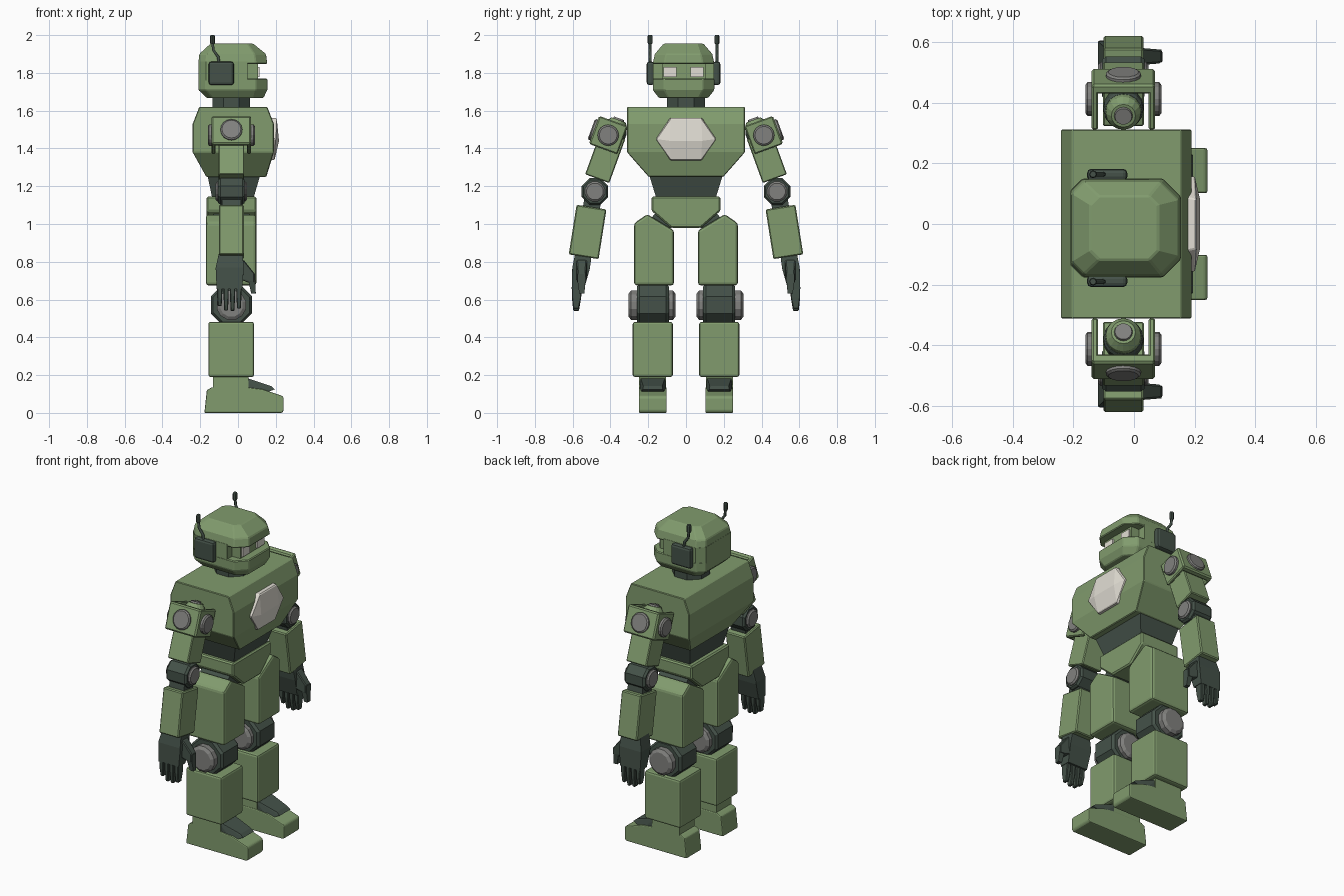
import bpy, bmesh, math
from mathutils import Vector

if "Cube" in bpy.data.objects:
    bpy.data.objects.remove(bpy.data.objects["Cube"])


def material(name, col):
    m = bpy.data.materials.new(name)
    m.diffuse_color = (*col, 1)
    m.use_nodes = True
    m.node_tree.nodes["Principled BSDF"].inputs["Base Color"].default_value = m.diffuse_color
    return m


GREEN = material("olive_green", (0.22, 0.33, 0.155))
DARK = material("dark_green_grey", (0.058, 0.083, 0.066))
GREY = material("joint_grey", (0.22, 0.22, 0.21))
LIGHT = material("light_grey", (0.76, 0.73, 0.66))


def hull(name, pts, mat, bevel=0.0, seg=1):
    """Convex solid around the points, with optional bevelled edges."""
    bm = bmesh.new()
    for p in pts:
        bm.verts.new(p)
    res = bmesh.ops.convex_hull(bm, input=bm.verts[:])
    junk = {v for v in res["geom_interior"] + res["geom_unused"] if isinstance(v, bmesh.types.BMVert)}
    bmesh.ops.delete(bm, geom=list(junk), context='VERTS')
    bmesh.ops.dissolve_limit(bm, angle_limit=0.02, verts=bm.verts[:], edges=bm.edges[:])
    bmesh.ops.recalc_face_normals(bm, faces=bm.faces[:])
    me = bpy.data.meshes.new(name)
    bm.to_mesh(me)
    bm.free()
    me.materials.append(mat)
    ob = bpy.data.objects.new(name, me)
    bpy.context.collection.objects.link(ob)
    if bevel:
        b = ob.modifiers.new("bevel", 'BEVEL')
        b.width, b.segments, b.limit_method = bevel, seg, 'ANGLE'
    return ob


def box(x0, x1, y0, y1, z0, z1):
    return [(x, y, z) for x in (x0, x1) for y in (y0, y1) for z in (z0, z1)]


def extrude_x(poly, x0, x1):
    return [(x, y, z) for y, z in poly for x in (x0, x1)]


def extrude_y(poly, y0, y1):
    return [(x, y, z) for x, z in poly for y in (y0, y1)]


def rings(c, axis, steps, n=16, turn=0.0):
    """Round stack: steps are (distance along axis, radius)."""
    c, a = Vector(c), Vector(axis).normalized()
    u = a.orthogonal().normalized()
    v = a.cross(u)
    ang = [2 * math.pi * (i + turn) / n for i in range(n)]
    return [c + a * t + (u * math.cos(k) + v * math.sin(k)) * r for t, r in steps for k in ang]


def loft(levels):
    """Rectangles stacked by height: (z, x0, x1, half width)."""
    return [(x, y, z) for z, x0, x1, h in levels for x in (x0, x1) for y in (-h, h)]


def head_ring(z, x0, x1, h, c0, c1):
    pts = [(x0, h - c0), (x0 + c0, h), (x1 - c1, h), (x1, h - c1)]
    return [(x, s * y - 0.013, z) for x, y in pts for s in (1, -1)]


# torso, chest plate, waist, pelvis
hull("torso", loft([(1.62, -.205, .155, .312), (1.53, -.24, .19, .312), (1.38, -.24, .19, .312),
                    (1.25, -.168, .15, .198)]), GREEN, .004)
hull("chest_plate", [(x, s * y, z) for s in (1, -1) for x, y, z in (
    (.205, .082, 1.56), (.2, .158, 1.45), (.217, .085, 1.44), (.194, .08, 1.34),
    (.16, .09, 1.56), (.16, .165, 1.45), (.16, .088, 1.335))], LIGHT, .004)
hull("waist", loft([(1.25, -.16, .115, .192), (1.13, -.135, .08, .155)]), DARK)
hull("pelvis", extrude_x([(s * y, z) for s in (1, -1) for y, z in (
    (.183, 1.145), (.183, 1.07), (.08, .98))], -.167, .097), GREEN, .008)

# neck and head with an open visor slot
hull("neck", rings((-.035, 0, 1.6), (0, 0, 1), [(0, .108), (.09, .108)], 8, .5), DARK)
hull("head_crown", head_ring(1.955, -.145, .08, .105, .03, .03)
     + head_ring(1.90, -.205, .148, .152, .04, .06)
     + head_ring(1.848, -.21, .155, .163, .04, .06), GREEN, .005)
hull("head_back", head_ring(1.86, -.21, .05, .162, .04, .001)
     + head_ring(1.76, -.21, .05, .162, .04, .001), GREEN)
hull("head_jaw", head_ring(1.77, -.21, .155, .163, .04, .06)
     + head_ring(1.71, -.21, .155, .163, .04, .06)
     + head_ring(1.667, -.165, .135, .13, .03, .05), GREEN, .005)
hull("visor_core", box(.04, .105, -.128, .102, 1.76, 1.86), GREEN)

for s, side in ((1, "left"), (-1, "right")):
    def M(pts):
        return [(p[0], s * p[1], p[2]) for p in pts]

    def H(pts):  # head parts sit slightly off centre
        return [(p[0], s * p[1] - .013, p[2]) for p in pts]

    # eyes, ear pods, antennas
    hull("eye_" + side, H(box(.06, .115, .036, .105, 1.778, 1.832)), LIGHT)
    hull("ear_pod_" + side, H(box(-.155, -.022, .155, .195, 1.735, 1.86)), DARK, .014, 2)
    cu = bpy.data.curves.new("antenna_" + side, 'CURVE')
    cu.dimensions, cu.bevel_depth, cu.bevel_resolution, cu.use_fill_caps = '3D', .008, 1, True
    sp = cu.splines.new('POLY')
    path = [(-.10, 1.85), (-.105, 1.885), (-.13, 1.92), (-.135, 1.96)]
    sp.points.add(len(path) - 1)
    for pt, (x, z) in zip(sp.points, path):
        pt.co = (x, s * .177 - .013, z, 1)
    cu.materials.append(DARK)
    bpy.context.collection.objects.link(bpy.data.objects.new("antenna_" + side, cu))
    hull("antenna_tip_" + side, H(rings((-.135, .177, 1.952), (0, 0, 1),
         [(0, .01), (.006, .013), (.042, .013), (.048, .01)], 8)), DARK)

    # legs
    hull("hip_joint_" + side, M(extrude_x([(.05, 1.0), (.16, 1.06), (.21, 1.0), (.12, .95)], -.13, .06)), DARK)
    hull("thigh_" + side, M(extrude_x([(.064, .675), (.274, .675), (.274, 1.005), (.205, 1.052), (.064, .967)],
                                      -.17, .097)), GREEN, .014, 2)
    hull("knee_" + side, M(rings((-.035, .175, .572), (0, 1, 0), [(-.085, .105), (-.07, .118), (.07, .118),
                                                                  (.085, .105)], 8, .5)), DARK)
    hull("knee_disc_" + side, M(rings((-.035, .18, .57), (0, 1, 0), [(-.124, .062), (-.112, .08), (.112, .08),
                                                                     (.124, .062)], 12)), GREY)
    hull("shin_" + side, M(box(-.157, .085, .07, .282, .19, .482)), GREEN, .012, 2)
    hull("ankle_" + side, M(box(-.132, .055, .105, .25, .08, .2)), GREEN)
    hull("foot_" + side, M(extrude_y([(-.178, 0), (-.165, .12), (-.14, .135), (.05, .135), (.13, .125), (.235, .09),
                                      (.242, .08), (.242, .012), (.232, 0)], .102, .25)), GREEN, .012, 2)
    hull("foot_tongue_" + side, M([p for x, z, i in (
        (.03, .1, 0), (.03, .19, .004), (.06, .178, .006), (.175, .142, .02), (.195, .125, .018), (.13, .1, 0))
        for p in ((x, .106 + i, z), (x, .246 - i, z))]), DARK)

    # shoulder: frame tilted 20 degrees, u outward and w up along the arm
    C = Vector((-.035, .412, 1.47))
    t = math.radians(20)
    U, W, X = Vector((0, math.cos(t), math.sin(t))), Vector((0, -math.sin(t), math.cos(t))), Vector((1, 0, 0))

    def L(pts):
        return M([C + X * x + U * u + W * w for x, u, w in pts])

    hull("shoulder_plate_" + side, L(box(-.105, .105, .045, .08, -.078, .08)), GREEN, .008)
    for k, end in ((1, "front"), (-1, "back")):
        hull(f"shoulder_bracket_{end}_{side}", L(box(k * .083, k * .105, -.08, .075, -.078, .08)), GREEN, .006)
        hull(f"shoulder_disc_{end}_{side}", M(rings(C + X * k * .1, X * k, [(0, .056), (.018, .056), (.025, .047)])), GREY)
    hull("shoulder_outer_disc_" + side, M(rings(C + U * .075, U, [(0, .058), (.014, .058), (.02, .05)])), GREY)
    A = C - U * .024
    hull("upper_arm_" + side, L(box(-.068, .068, -.092, .044, -.236, .01)), GREEN, .005)
    hull("shoulder_collar_" + side, M(rings(A, W, [(0, .066), (.04, .066), (.05, .06)])), DARK)
    hull("shoulder_dome_" + side, M(rings(A, W, [(.04, .06), (.07, .058), (.095, .04)])), GREEN)
    hull("shoulder_cap_" + side, M(rings(A, W, [(.09, .032), (.104, .028)])), GREY)

    # elbow and forearm
    E = Vector((-.035, .482, 1.172))
    hull("elbow_" + side, M(rings(E, X, [(-.07, .066), (-.058, .076), (.058, .076), (.07, .066)], 8, .5)), DARK)
    hull("elbow_disc_" + side, M(rings(E, X, [(-.083, .045), (-.075, .054), (.075, .054), (.083, .045)], 12)), GREY)
    f = math.radians(9)
    F = Vector((-.035, .521, .958))
    FU, FW = Vector((0, math.cos(f), math.sin(f))), Vector((0, -math.sin(f), math.cos(f)))
    hull("elbow_link_" + side, M([F + X * x + FU * u + FW * w for x, u, w in box(-.05, .05, -.045, .045, .1, .19)]), DARK)
    hull("forearm_" + side, M([F + X * x + FU * u + FW * w for x, u, w in box(-.066, .066, -.08, .08, -.133, .133)]),
         GREEN, .006)

    # hand with four fingers and a thumb
    hull("palm_" + side, M(box(-.1, .025, .502, .585, .815, .85) + box(-.118, .03, .51, .602, .76, .77)
                           + box(-.113, .022, .54, .605, .655, .66)), DARK, .006)
    for i, tip in enumerate((.565, .542, .54, .552)):
        x = -.097 + i * .034
        hull(f"finger_{i + 1}_{side}", M(box(x - .014, x + .014, .552, .604, .66, .67)
             + box(x - .013, x + .013, .555, .604, .61, .62)
             + box(x - .01, x + .01, .567, .597, tip, tip + .01)), DARK, .004)
    hull("thumb_base_" + side, M(box(0, .03, .525, .58, .71, .81) + box(.055, .09, .53, .575, .69, .735)), DARK, .006)
    hull("thumb_tip_" + side, M(box(.055, .09, .532, .575, .70, .735) + box(.07, .094, .538, .565, .632, .64)),
         DARK, .005)
